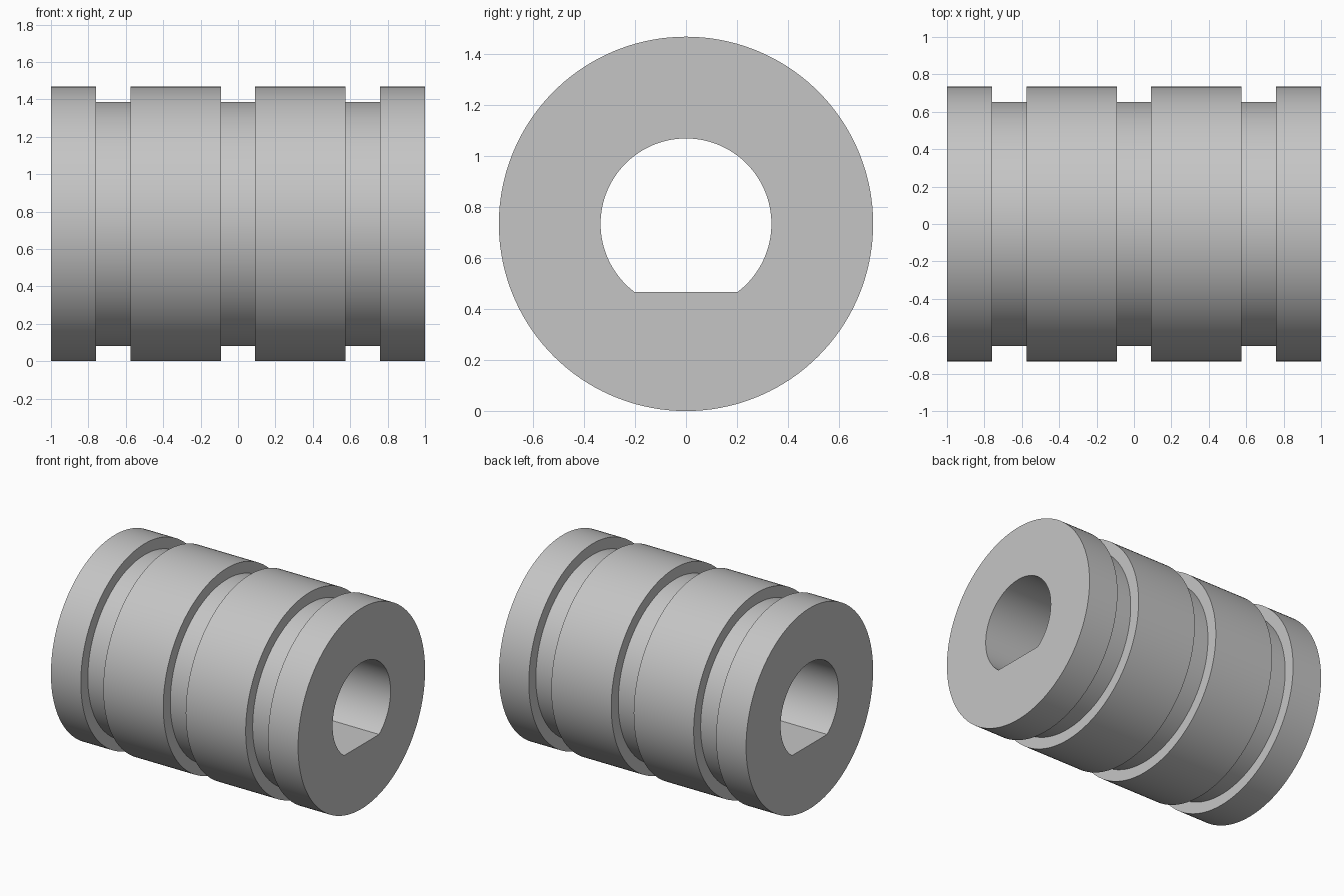
import bpy
import bmesh
import math

cube = bpy.data.objects.get("Cube")
if cube:
    bpy.data.objects.remove(cube, do_unlink=True)

OUTER, GROOVE, BORE = 0.734, 0.653, 0.335
FLAT = 0.267          # distance of the bore's flat below the axis
HALF_LENGTH = 1.0
GROOVE_HALF_WIDTH = 0.091
GROOVE_CENTRES = (-0.667, 0.0, 0.667)

# Shared angles, with vertices exactly on both corners of the flat
corner = math.asin(FLAT / BORE)
arc_steps, flat_steps = 112, 28
arc = math.pi + 2 * corner
angles = [-corner + arc * i / arc_steps for i in range(arc_steps)]
angles += [-corner + arc + (2 * math.pi - arc) * i / flat_steps for i in range(flat_steps)]


def bore_radius(a):
    s = math.sin(a)
    return min(BORE, -FLAT / s) if s < 0 else BORE


# Stations along the axis: (x, radius), None marks the D-shaped bore
stations = [(-HALF_LENGTH, None), (-HALF_LENGTH, OUTER)]
for c in GROOVE_CENTRES:
    left, right = c - GROOVE_HALF_WIDTH, c + GROOVE_HALF_WIDTH
    stations += [(left, OUTER), (left, GROOVE), (right, GROOVE), (right, OUTER)]
stations += [(HALF_LENGTH, OUTER), (HALF_LENGTH, None)]

# Closed loft through every station: outer skin, end faces and bore
bm = bmesh.new()
rings = []
for x, r in stations:
    ring = []
    for a in angles:
        d = bore_radius(a) if r is None else r
        ring.append(bm.verts.new((x, d * math.cos(a), OUTER + d * math.sin(a))))
    rings.append(ring)
n = len(angles)
for k, ring in enumerate(rings):
    following = rings[(k + 1) % len(rings)]
    for i in range(n):
        j = (i + 1) % n
        bm.faces.new((ring[i], ring[j], following[j], following[i]))
bmesh.ops.recalc_face_normals(bm, faces=bm.faces)
mesh = bpy.data.meshes.new("grooved_sleeve")
bm.to_mesh(mesh)
bm.free()

sleeve = bpy.data.objects.new("grooved_sleeve", mesh)
bpy.context.collection.objects.link(sleeve)

# Plain grey material
grey = bpy.data.materials.new("plain grey")
grey.use_nodes = True
colour = (0.56, 0.56, 0.56, 1)
grey.diffuse_color = colour
grey.node_tree.nodes["Principled BSDF"].inputs["Base Color"].default_value = colour
mesh.materials.append(grey)

# Smooth round walls, crisp edges
bpy.ops.object.select_all(action="DESELECT")
sleeve.select_set(True)
bpy.context.view_layer.objects.active = sleeve
bpy.ops.object.shade_smooth_by_angle(angle=math.radians(30))
